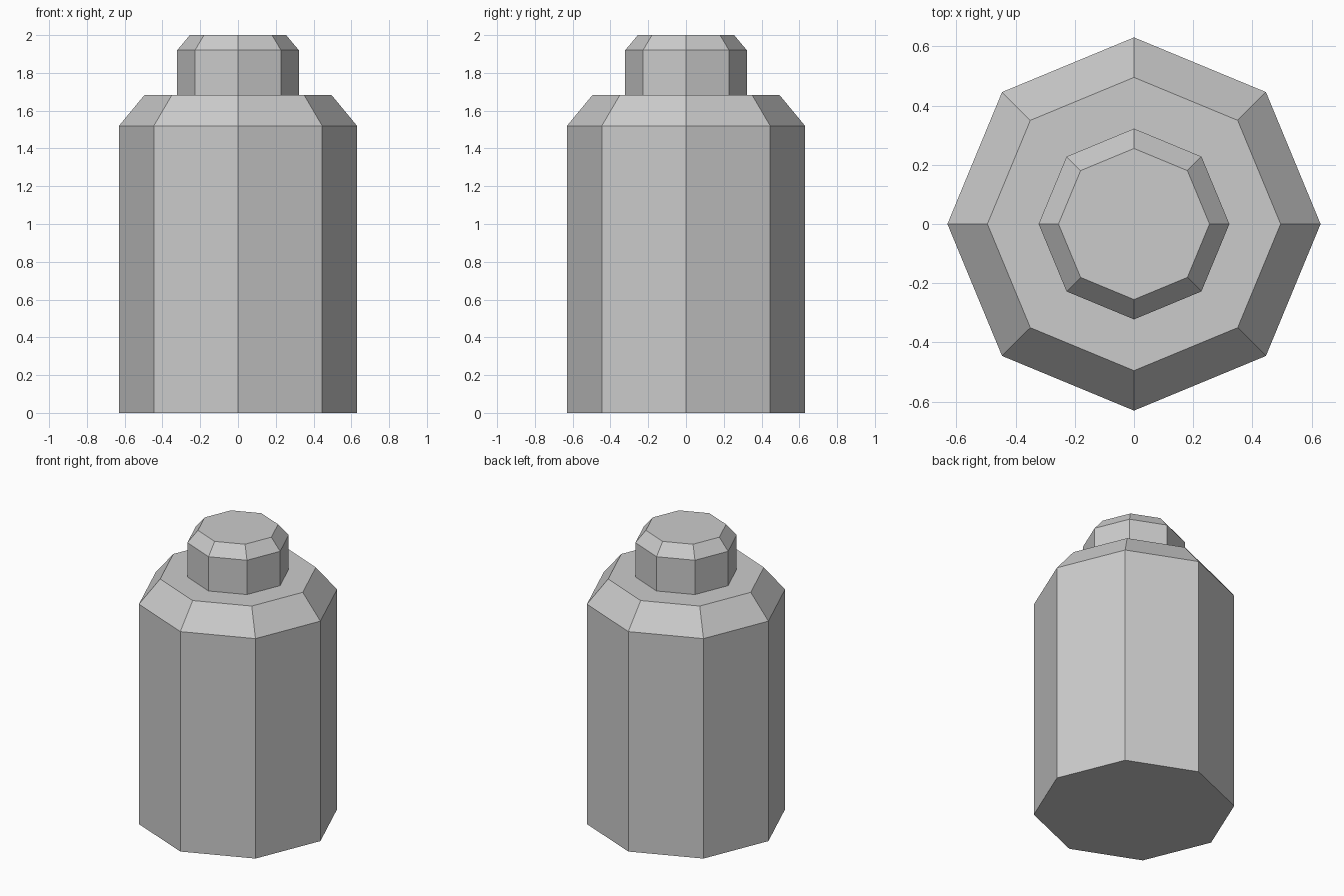
import bpy, bmesh
from math import cos, sin, pi

if "Cube" in bpy.data.objects:
    bpy.data.objects.remove(bpy.data.objects["Cube"])

SIDES = 8

# Canister profile as (radius, height): body, sloped shoulder, neck, bevelled cap
PROFILE = [(0.63, 0.0), (0.63, 1.52), (0.495, 1.683),
           (0.322, 1.683), (0.322, 1.92), (0.255, 2.0)]


def lathe(name, profile, sides):
    bm = bmesh.new()
    rings = [[bm.verts.new((r * cos(2 * pi * i / sides), r * sin(2 * pi * i / sides), z))
              for i in range(sides)] for r, z in profile]
    for low, high in zip(rings, rings[1:]):
        for i in range(sides):
            j = (i + 1) % sides
            bm.faces.new((low[i], low[j], high[j], high[i]))
    # Closed base and top
    bm.faces.new(rings[0][::-1])
    bm.faces.new(rings[-1])
    mesh = bpy.data.meshes.new(name)
    bm.to_mesh(mesh)
    bm.free()
    obj = bpy.data.objects.new(name, mesh)
    bpy.context.collection.objects.link(obj)
    return obj


lathe("canister", PROFILE, SIDES)
